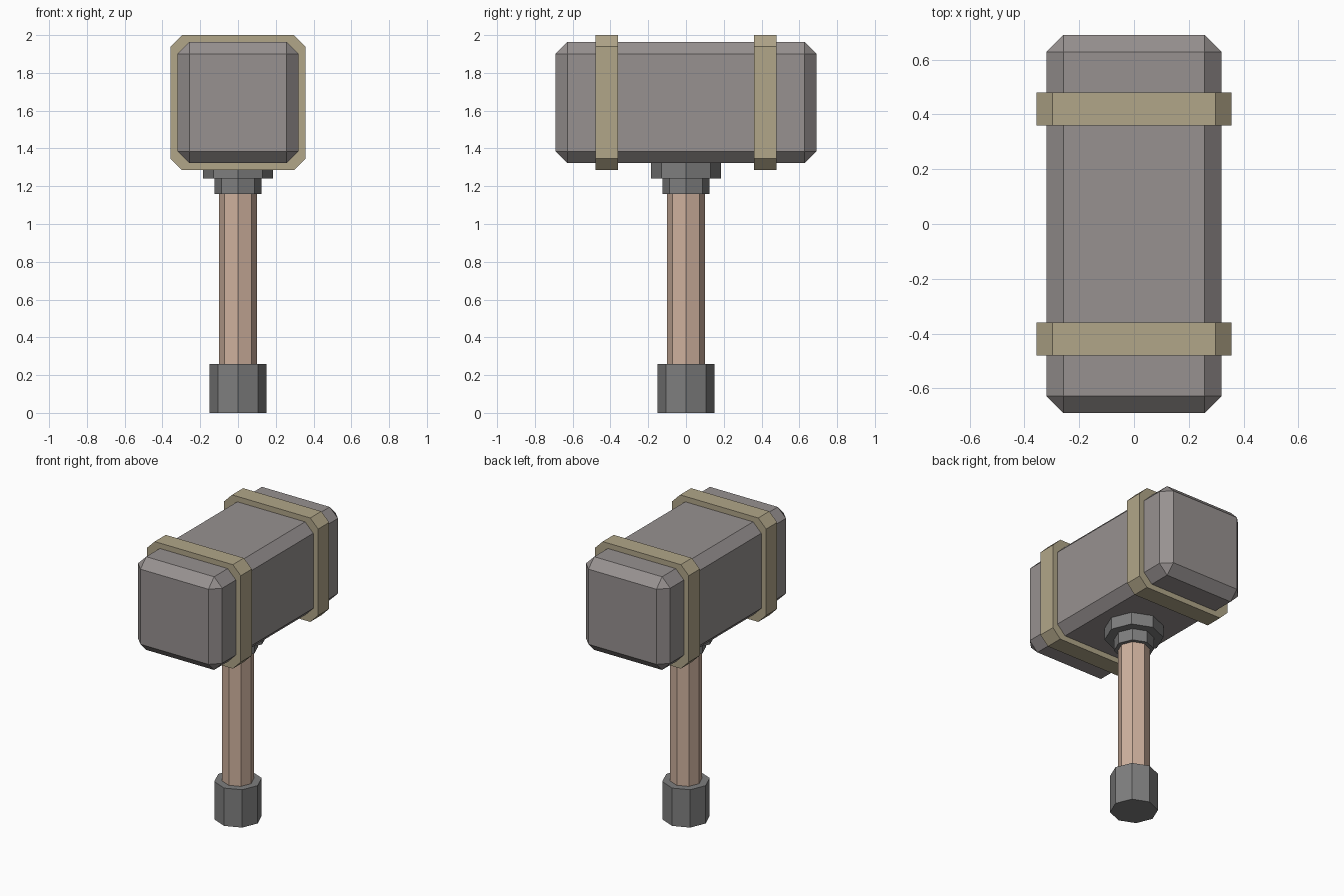
import bpy, bmesh
from mathutils import Matrix

if "Cube" in bpy.data.objects:
    bpy.data.objects.remove(bpy.data.objects["Cube"])


def material(name, rgb):
    m = bpy.data.materials.new(name)
    m.diffuse_color = (*rgb, 1)
    m.use_nodes = True
    m.node_tree.nodes["Principled BSDF"].inputs["Base Color"].default_value = m.diffuse_color
    return m


stone = material("stone", (0.31, 0.285, 0.28))
brass = material("brass", (0.44, 0.38, 0.25))
wood = material("wood", (0.62, 0.44, 0.34))
iron = material("iron", (0.21, 0.21, 0.21))


def finish(name, bm, mat):
    bmesh.ops.recalc_face_normals(bm, faces=bm.faces)
    mesh = bpy.data.meshes.new(name)
    bm.to_mesh(mesh)
    bm.free()
    mesh.materials.append(mat)
    bpy.context.collection.objects.link(bpy.data.objects.new(name, mesh))


def chamfered_box(name, size, centre, chamfer, mat, along_y_only=False):
    bm = bmesh.new()
    bmesh.ops.create_cube(bm, size=1)
    bmesh.ops.scale(bm, vec=size, verts=bm.verts)
    edges = [e for e in bm.edges if not along_y_only
             or abs(e.verts[0].co.y - e.verts[1].co.y) > 1e-4]
    bmesh.ops.bevel(bm, geom=edges, offset=chamfer, segments=1,
                    affect='EDGES', profile=0.5)
    bmesh.ops.translate(bm, vec=centre, verts=bm.verts)
    finish(name, bm, mat)


def octagon_post(name, radius, z0, z1, mat):
    bm = bmesh.new()
    bmesh.ops.create_cone(bm, cap_ends=True, segments=8, radius1=radius,
                          radius2=radius, depth=z1 - z0,
                          matrix=Matrix.Translation((0, 0, (z0 + z1) / 2)))
    finish(name, bm, mat)


# Hammer head, chamfered on every edge
chamfered_box("head", (0.64, 1.38, 0.64), (0, 0, 1.643), 0.062, stone)

# Two bands wrapped round the head
for name, y in (("front_band", -0.42), ("back_band", 0.42)):
    chamfered_box(name, (0.714, 0.12, 0.714), (0, y, 1.643), 0.06, brass, True)

# Handle, pommel and stepped collars under the head
octagon_post("handle", 0.10, 0.20, 1.20, wood)
octagon_post("pommel", 0.15, 0.0, 0.26, iron)
octagon_post("lower_collar", 0.125, 1.16, 1.24, iron)
octagon_post("upper_collar", 0.184, 1.24, 1.34, iron)
